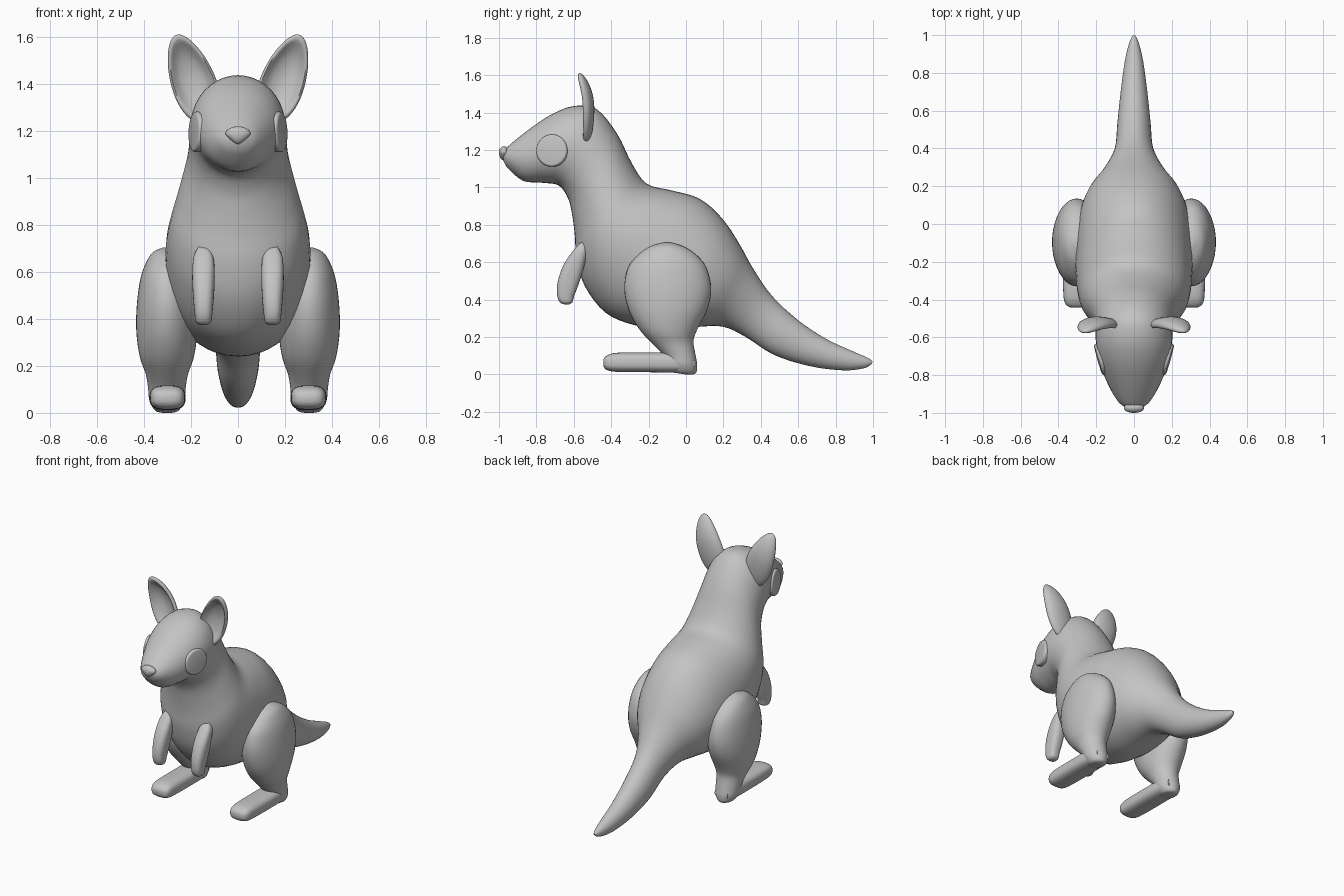
import bpy, bmesh, math
from mathutils import Matrix, Vector

if "Cube" in bpy.data.objects:
    bpy.data.objects.remove(bpy.data.objects["Cube"])

grey = bpy.data.materials.new("plain grey")
grey.diffuse_color = (0.55, 0.55, 0.55, 1)
grey.use_nodes = True
grey.node_tree.nodes["Principled BSDF"].inputs["Base Color"].default_value = grey.diffuse_color


def finish(name, bm, mirror=False, angle=60):
    """Turn a bmesh into a smooth shaded object, optionally mirrored across x."""
    bmesh.ops.recalc_face_normals(bm, faces=bm.faces)
    mesh = bpy.data.meshes.new(name)
    bm.to_mesh(mesh)
    bm.free()
    mesh.materials.append(grey)
    ob = bpy.data.objects.new(name, mesh)
    bpy.context.collection.objects.link(ob)
    bpy.ops.object.select_all(action='DESELECT')
    ob.select_set(True)
    bpy.context.view_layer.objects.active = ob
    bpy.ops.object.shade_smooth_by_angle(angle=math.radians(angle))
    if mirror:
        ob.modifiers.new("Mirror", 'MIRROR').use_mirror_merge = False
    return ob


def spline(rows, steps):
    """Catmull-Rom interpolation of number rows."""
    out, n = [], len(rows)
    for i in range(n - 1):
        p0, p1, p2, p3 = (rows[max(0, min(n - 1, i + k))] for k in (-1, 0, 1, 2))
        for s in range(steps):
            t = s / steps
            out.append([0.5 * (2 * b + (c - a) * t + (2 * a - 5 * b + 4 * c - d) * t * t
                               + (3 * b - a - 3 * c + d) * t ** 3)
                        for a, b, c, d in zip(p0, p1, p2, p3)])
    return out + [list(rows[-1])]


def loft(name, rows, cx=0.0, power=2.0, sides=40, steps=4, mirror=False):
    """Rows are (y, z) of one profile edge, (y, z) of the other, half width."""
    bm = bmesh.new()
    rings = []
    for ya, za, yb, zb, w in spline(rows, steps):
        ring = []
        for k in range(sides):
            a = 2 * math.pi * k / sides
            c, s = math.cos(a), math.sin(a)
            u = math.copysign(abs(c) ** (2 / power), c)
            v = math.copysign(abs(s) ** (2 / power), s)
            m = (1 + v) / 2
            ring.append(bm.verts.new((cx + w * u, yb + (ya - yb) * m, zb + (za - zb) * m)))
        rings.append(ring)
    for r, q in zip(rings, rings[1:]):
        for k in range(sides):
            bm.faces.new((r[k], r[(k + 1) % sides], q[(k + 1) % sides], q[k]))
    bm.faces.new(rings[0])
    bm.faces.new(rings[-1])
    return finish(name, bm, mirror)


# Head, torso and tail as one continuous skin
loft("body", [
    (-.98, 1.19, -.975, 1.14, .03),
    (-.94, 1.23, -.95, 1.10, .08),
    (-.84, 1.31, -.87, 1.035, .135),
    (-.72, 1.39, -.77, 1.025, .178),
    (-.60, 1.435, -.68, 1.01, .20),
    (-.48, 1.42, -.63, .94, .205),
    (-.37, 1.29, -.61, .86, .215),
    (-.29, 1.13, -.595, .75, .25),
    (-.21, 1.02, -.585, .62, .285),
    (-.08, .985, -.54, .47, .305),
    (.05, .95, -.43, .33, .31),
    (.14, .89, -.28, .265, .305),
    (.22, .80, -.10, .24, .285),
    (.29, .69, .07, .255, .235),
    (.36, .565, .20, .255, .16),
    (.46, .42, .32, .20, .103),
    (.60, .29, .47, .105, .088),
    (.75, .19, .66, .045, .07),
    (.89, .125, .84, .022, .048),
    (.97, .09, .95, .033, .025),
    (.998, .07, .992, .055, .008)])

# Hind legs: broad thigh narrowing to the heel
loft("hind_leg", [
    (-.12, .705, -.08, .705, .015),
    (-.19, .685, -.01, .683, .06),
    (-.255, .64, .06, .635, .09),
    (-.31, .57, .11, .57, .113),
    (-.33, .46, .135, .46, .128),
    (-.305, .34, .115, .35, .13),
    (-.245, .235, .06, .24, .115),
    (-.165, .15, .04, .18, .09),
    (-.12, .10, .05, .11, .08),
    (-.10, .05, .06, .05, .074),
    (-.08, .015, .05, .005, .05),
    (-.03, .005, .0, .0, .02)], cx=.303, mirror=True)

# Long flat feet
loft("foot", [
    (.045, .085, .045, .03, .05),
    (-.03, .115, -.03, .012, .072),
    (-.20, .117, -.20, .012, .077),
    (-.37, .116, -.37, .014, .074),
    (-.425, .10, -.425, .025, .062),
    (-.442, .08, -.442, .045, .035)], cx=.3, power=2.8, mirror=True)

# Short curved forearms
loft("arm", [
    (-.57, .70, -.54, .715, .02),
    (-.605, .66, -.525, .67, .042),
    (-.655, .585, -.545, .575, .048),
    (-.685, .50, -.575, .48, .044),
    (-.69, .43, -.598, .42, .038),
    (-.675, .387, -.607, .387, .032),
    (-.65, .375, -.625, .375, .015)], cx=.147, power=2.6, mirror=True)

# Ears: leaf shaped shells with a dished front, leaning outwards
bm = bmesh.new()
bmesh.ops.create_uvsphere(bm, u_segments=40, v_segments=24, radius=1)
lean = math.radians(20)
for v in bm.verts:
    x, y, z = v.co
    edge = x * x + z * z
    width = .094 * (1 - .18 * z)
    depth = .045 * y
    if y < 0:
        depth = .035 * y + .075 * max(0, 1 - edge * 1.25)
        depth = min(depth, .03 * math.sqrt(max(0, 1 - edge)) + .035 * y * edge)
    depth -= .035 * max(0, z) ** 2 + .015
    px, pz = x * width, z * .2
    v.co = (.195 + px * math.cos(lean) + pz * math.sin(lean), -.52 + depth,
            1.422 - px * math.sin(lean) + pz * math.cos(lean))
finish("ear", bm, mirror=True, angle=80)

# Eyes: thin rounded discs following the cheek
bm = bmesh.new()
bmesh.ops.create_cone(bm, cap_ends=True, segments=40, radius1=.086, radius2=.086, depth=.04)
rim = [e for e in bm.edges if abs(e.verts[0].co.z - e.verts[1].co.z) < 1e-5]
bmesh.ops.bevel(bm, geom=rim, offset=.012, segments=3, profile=.5, affect='EDGES')
turn = Vector((.95, -.27, .04)).to_track_quat('Z', 'Y').to_matrix().to_4x4()
bmesh.ops.transform(bm, matrix=Matrix.Translation((.171, -.715, 1.197)) @ turn, verts=bm.verts)
finish("eye", bm, mirror=True, angle=35)

# Nose: rounded button tapering to a point below
bm = bmesh.new()
bmesh.ops.create_uvsphere(bm, u_segments=32, v_segments=16, radius=1)
for v in bm.verts:
    x, y, z = v.co
    taper = 1 if z > 0 else 1 + .55 * z
    v.co = (x * .054 * taper, -.973 + y * .027, 1.187 + z * (.033 if z > 0 else .043))
finish("nose", bm)
